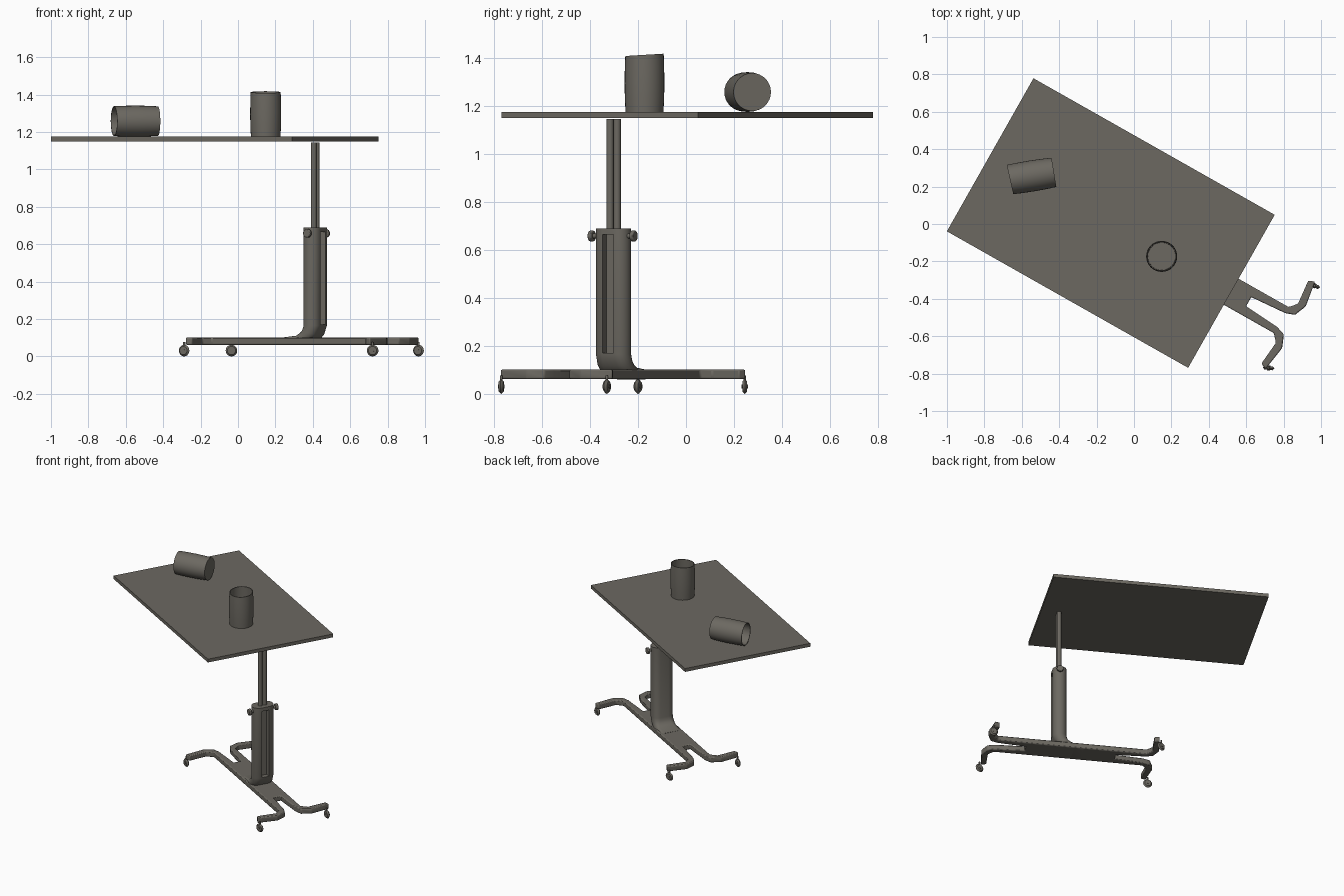
import bpy, bmesh, math
from mathutils import Matrix, Vector

if "Cube" in bpy.data.objects:
    bpy.data.objects.remove(bpy.data.objects["Cube"])

grey = bpy.data.materials.new("warm_grey")
grey.diffuse_color = (0.15, 0.14, 0.12, 1)
grey.use_nodes = True
grey.node_tree.nodes["Principled BSDF"].inputs["Base Color"].default_value = grey.diffuse_color

ANG = math.radians(-29.5)
M = Matrix.Translation((0.413, -0.302, 0)) @ Matrix.Rotation(ANG, 4, 'Z')   # stand frame


def finish(bm, name, mat=M, smooth=True, bevel=0, recalc=True):
    if recalc:
        bmesh.ops.recalc_face_normals(bm, faces=bm.faces)
    me = bpy.data.meshes.new(name)
    bm.to_mesh(me)
    bm.free()
    me.materials.append(grey)
    ob = bpy.data.objects.new(name, me)
    bpy.context.collection.objects.link(ob)
    ob.matrix_world = mat
    if bevel:
        b = ob.modifiers.new("bevel", 'BEVEL')
        b.width, b.segments, b.limit_method = bevel, 2, 'ANGLE'
    if smooth:
        bpy.ops.object.select_all(action='DESELECT')
        ob.select_set(True)
        bpy.context.view_layer.objects.active = ob
        bpy.ops.object.shade_smooth_by_angle(angle=math.radians(35))
    return ob


def box(name, centre, size, mat=M):
    bm = bmesh.new()
    bmesh.ops.create_cube(bm, size=1, matrix=Matrix.Translation(centre) @ Matrix.Diagonal((*size, 1)))
    return finish(bm, name, mat, smooth=False)


def add_cyl(bm, centre, r, depth, rot=Matrix(), seg=24, r2=None):
    bmesh.ops.create_cone(bm, cap_ends=True, segments=seg, radius1=r, radius2=r if r2 is None else r2,
                          depth=depth, matrix=Matrix.Translation(centre) @ rot)


def loft(bm, rings):
    loops = [[bm.verts.new(p) for p in ring] for ring in rings]
    n = len(loops[0])
    for a, b in zip(loops, loops[1:]):
        for i in range(n):
            bm.faces.new((a[i], a[(i + 1) % n], b[(i + 1) % n], b[i]))
    return loops


# Table top
box("table_top", (0, 0, 0), (1.482, 0.94, 0.025),
    Matrix.Translation((-0.124, 0.005, 1.1625)) @ Matrix.Rotation(ANG, 4, 'Z'))


# Column: rounded section that bends at the foot into the base
def section(u, z, deg, thick, width=0.155, n=10):
    a, r = math.radians(deg), thick / 2
    pts = []
    for side in (1, -1):
        for i in range(n + 1):
            t = math.pi * i / n
            p, q = side * r * math.cos(t), side * (width / 2 - r + r * math.sin(t))
            pts.append((u + p * math.cos(a), q, z - p * math.sin(a)))
    return pts


bm = bmesh.new()
loops = loft(bm, [section(*s) for s in (
    (0, 0.69, 0, 0.095), (0, 0.165, 0, 0.095), (-0.012, 0.13, 18, 0.088),
    (-0.035, 0.105, 42, 0.072), (-0.075, 0.087, 68, 0.052), (-0.16, 0.081, 90, 0.042))])
bm.faces.new(loops[0])
bm.faces.new(loops[-1])
column = finish(bm, "column")

# Long slot in the column
cutter = box("slot_cutter", (0.056, 0, 0.417), (0.09, 0.053, 0.495))
cutter.hide_render = True
cutter.hide_set(True)
cut = column.modifiers.new("slot", 'BOOLEAN')
cut.operation, cut.object, cut.solver = 'DIFFERENCE', cutter, 'EXACT'
bpy.context.view_layer.objects.active = column
column.select_set(True)
bpy.ops.object.modifier_move_to_index(modifier="slot", index=0)
bpy.ops.object.modifier_apply(modifier="slot")
bpy.data.objects.remove(cutter)

# Twin lifting rods
bm = bmesh.new()
for s in (1, -1):
    add_cyl(bm, (0, s * 0.017, 0.9075), 0.0155, 0.475, seg=16)
finish(bm, "lifting_rods")

# Clamp knobs on both sides of the column top
bm = bmesh.new()
for s in (1, -1):
    rot = Matrix.Rotation(math.pi / 2, 4, 'X')
    add_cyl(bm, (0.008, s * 0.08, 0.658), 0.01, 0.03, rot, 16)
    add_cyl(bm, (0.008, s * 0.1, 0.658), 0.023, 0.018, rot)
finish(bm, "clamp_knobs", bevel=0.004)

# Forked base: one quarter outline, mirrored both ways
quarter = [(0.51, 0.08), (0.545, 0.12), (0.532, 0.255), (0.566, 0.268),
           (0.588, 0.128), (0.56, 0.06), (0.51, 0.043), (0.31, 0.028)]
half = quarter + [(u, -v) for u, v in reversed(quarter)]
outline = half + [(-u, -v) for u, v in half]
U0 = -0.08
bm = bmesh.new()
face = bm.faces.new([bm.verts.new((u + U0, v, 0.062)) for u, v in outline])
ext = bmesh.ops.extrude_face_region(bm, geom=[face])
bmesh.ops.translate(bm, vec=(0, 0, 0.039),
                    verts=[g for g in ext['geom'] if isinstance(g, bmesh.types.BMVert)])
finish(bm, "forked_base", bevel=0.006)

# Casters: lens-like wheel with a stem, each swivelled a little differently
for i, (x, y, deg) in enumerate(((0.965, -0.33, -22), (0.72, -0.77, -6),
                                 (-0.288, -0.20, -26), (-0.035, 0.245, 0))):
    bm = bmesh.new()
    for s in (1, -1):
        add_cyl(bm, (0, s * 0.005, 0.031), 0.031, 0.01,
                Matrix.Rotation(-s * math.pi / 2, 4, 'X'), 20, 0.022)
    add_cyl(bm, (0, 0, 0.031), 0.008, 0.026, Matrix.Rotation(math.pi / 2, 4, 'X'), 12)
    add_cyl(bm, (0, 0, 0.062), 0.006, 0.03, seg=12)
    finish(bm, f"caster_{i + 1}",
           Matrix.Translation((x, y, 0)) @ Matrix.Rotation(math.radians(deg), 4, 'Z'))


# Cups: slightly barrelled, open, thin-walled, with a gently slanted rim
def cup(name, mat):
    profile = [(0.079, 0), (0.082, 0.06), (0.083, 0.12), (0.082, 0.19), (0.080, 0.238),
               (0.075, 0.238), (0.077, 0.12), (0.074, 0.006)]
    rings = []
    for r, z in profile:
        ring = []
        for k in range(32):
            a = 2 * math.pi * k / 32
            y = r * math.sin(a)
            ring.append((r * math.cos(a), y, z + (0.06 * y if z > 0.2 else 0)))
        rings.append(ring)
    bm = bmesh.new()
    loops = loft(bm, rings)
    bm.faces.new(loops[0])
    bm.faces.new(loops[-1])
    finish(bm, name, mat)


cup("standing_cup", Matrix.Translation((0.148, -0.173, 1.175)))
cup("fallen_cup", Matrix.Translation((-0.428, 0.276, 1.258)) @ Matrix.Rotation(math.radians(9.2), 4, 'Z')
    @ Matrix.Rotation(-math.pi / 2, 4, 'Y'))
